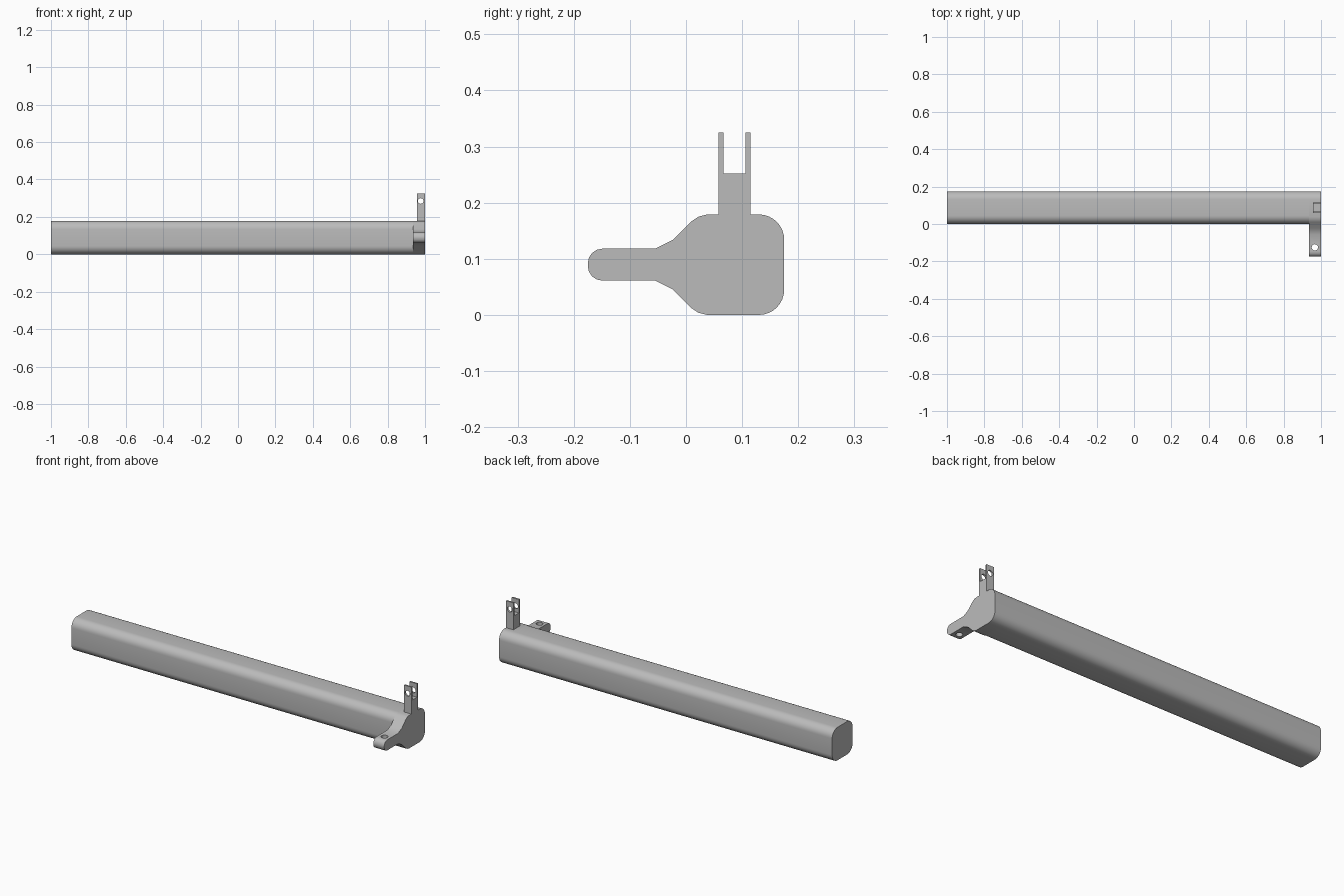
import bpy, bmesh, math
from mathutils import Vector

cube = bpy.data.objects.get("Cube")
if cube:
    bpy.data.objects.remove(cube, do_unlink=True)

grey = bpy.data.materials.new("Light grey")
grey.use_nodes = True
COLOUR = (0.5, 0.5, 0.5, 1)
grey.diffuse_color = COLOUR
grey.node_tree.nodes["Principled BSDF"].inputs["Base Color"].default_value = COLOUR

TOP = 0.179
MID = TOP / 2


def rounded(corners, steps=5):
    """Round each corner (y, z, radius) of a polygon with right angles."""
    pts = []
    for i, (y, z, r) in enumerate(corners):
        p = Vector((y, z))
        if r == 0:
            pts.append(p)
            continue
        a = (Vector(corners[i - 1][:2]) - p).normalized() * r
        b = (Vector(corners[(i + 1) % len(corners)][:2]) - p).normalized() * r
        for k in range(steps + 1):
            t = k / steps * math.pi / 2
            pts.append(p + a * (1 - math.sin(t)) + b * (1 - math.cos(t)))
    return pts


def extrude_x(name, profile, x0, x1):
    """Extrude a (y, z) profile between two x positions."""
    bm = bmesh.new()
    face = bm.faces.new([bm.verts.new((x0, y, z)) for y, z in profile])
    res = bmesh.ops.extrude_face_region(bm, geom=[face])
    moved = [v for v in res["geom"] if isinstance(v, bmesh.types.BMVert)]
    bmesh.ops.translate(bm, verts=moved, vec=(x1 - x0, 0, 0))
    bmesh.ops.recalc_face_normals(bm, faces=bm.faces)
    mesh = bpy.data.meshes.new(name)
    bm.to_mesh(mesh)
    bm.free()
    mesh.materials.append(grey)
    obj = bpy.data.objects.new(name, mesh)
    bpy.context.collection.objects.link(obj)
    return obj


def drill(obj, centre, radius, rotation):
    """Cut a round hole through a part."""
    bpy.ops.mesh.primitive_cylinder_add(vertices=24, radius=radius, depth=0.2,
                                        location=centre, rotation=rotation)
    cutter = bpy.context.object
    cutter.hide_render = True
    cutter.data.materials.append(grey)
    mod = obj.modifiers.new("Hole", "BOOLEAN")
    mod.object = cutter
    mod.operation = "DIFFERENCE"
    mod.solver = "EXACT"
    bpy.ops.object.select_all(action="DESELECT")
    bpy.context.view_layer.objects.active = obj
    obj.select_set(True)
    bpy.ops.object.modifier_apply(modifier=mod.name)
    bpy.data.objects.remove(cutter, do_unlink=True)


def shade(obj):
    bpy.ops.object.select_all(action="DESELECT")
    bpy.context.view_layer.objects.active = obj
    obj.select_set(True)
    bpy.ops.object.shade_smooth_by_angle(angle=math.radians(30))


# Long beam with rounded corners
R = 0.045
beam = extrude_x("beam", rounded([(0, 0, R), (0.175, 0, R),
                                  (0.175, TOP, R), (0, TOP, R)], 8), -1, 0.935)

# End bracket: collar that tapers forward into a rounded lug
half = rounded([(-0.175, MID, 0), (-0.175, 0.118, 0.026), (-0.055, 0.118, 0)], 4)
half += [Vector(p) for p in ((-0.023, 0.134), (0.01, 0.167), (0.022, 0.175), (0.038, TOP))]
half += rounded([(0, TOP, 0), (0.175, TOP, R), (0.175, MID, 0)], 8)[1:-1]
lower = [Vector((p.x, TOP - p.y)) for p in reversed(half[1:])]
bracket = extrude_x("end_bracket", half + lower, 0.935, 1)
drill(bracket, (0.967, -0.125, MID), 0.017, (0, 0, 0))

# Upright fork with two prongs and a cross hole
Y0, Y1, WALL = 0.058, 0.115, 0.009
SLOT, TIP, BASE = 0.252, 0.325, TOP - 0.01
fork = extrude_x("upright_fork", [(Y0, BASE), (Y1, BASE), (Y1, TIP), (Y1 - WALL, TIP),
                                  (Y1 - WALL, SLOT), (Y0 + WALL, SLOT),
                                  (Y0 + WALL, TIP), (Y0, TIP)], 0.956, 1)
drill(fork, (0.977, (Y0 + Y1) / 2, 0.285), 0.015, (math.pi / 2, 0, 0))

for part in (beam, bracket, fork):
    shade(part)
